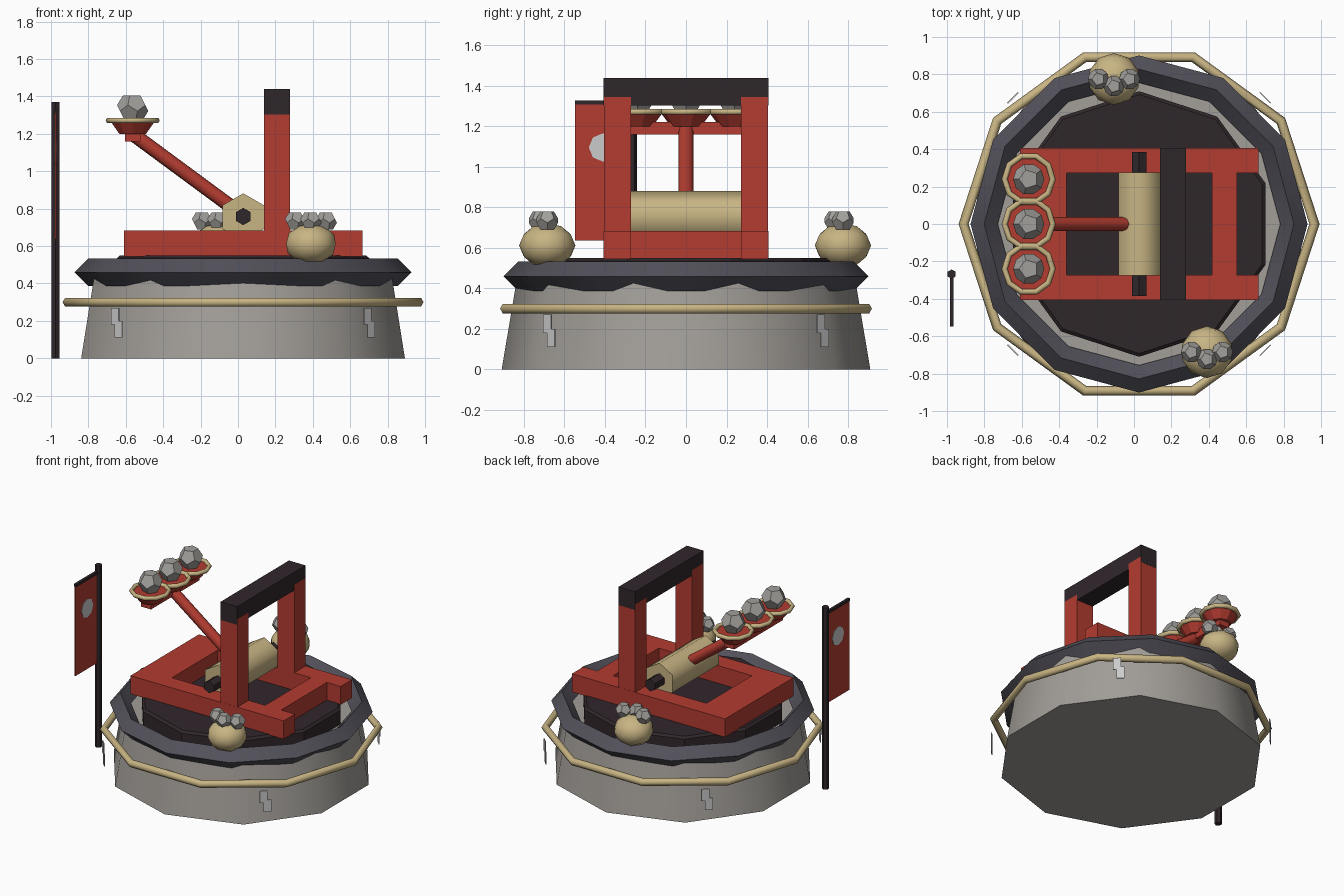
import bpy, bmesh, math
from mathutils import Vector, Matrix

if "Cube" in bpy.data.objects:
    bpy.data.objects.remove(bpy.data.objects["Cube"])

def mat(name, r, g, b):
    m = bpy.data.materials.new(name)
    m.diffuse_color = (r, g, b, 1)
    m.use_nodes = True
    m.node_tree.nodes["Principled BSDF"].inputs["Base Color"].default_value = m.diffuse_color
    return m

RED = mat("red_wood", .45, .045, .03)
GOLD = mat("tan", .58, .46, .23)
DARK = mat("dark", .03, .02, .024)
IRON = mat("iron", .085, .08, .10)
STONE = mat("stone", .36, .34, .315)
ROCK = mat("rock", .36, .35, .33)
PALE = mat("pale", .62, .62, .60)
CX = 0.027

def finish(name, bm, m, smooth=0, loc=(0, 0, 0)):
    # smooth = angle limit in degrees, 0 keeps faces flat
    bm.normal_update()
    for f in bm.faces:
        f.smooth = smooth > 0
    for e in bm.edges:
        e.smooth = len(e.link_faces) != 2 or e.calc_face_angle(0) < math.radians(smooth)
    me = bpy.data.meshes.new(name)
    bm.to_mesh(me)
    bm.free()
    me.materials.append(m)
    ob = bpy.data.objects.new(name, me)
    ob.location = loc
    bpy.context.collection.objects.link(ob)
    return ob

def box(name, x, y, z, m):
    bm = bmesh.new()
    bmesh.ops.create_cube(bm, size=1)
    bmesh.ops.scale(bm, vec=(x[1] - x[0], y[1] - y[0], z[1] - z[0]), verts=bm.verts)
    return finish(name, bm, m, 0, (sum(x) / 2, sum(y) / 2, sum(z) / 2))

def rod(name, a, b, r1, r2, n, m, smooth=0, caps=True):
    # n-sided cone or cylinder from point a to point b
    a, b = Vector(a), Vector(b)
    d = b - a
    bm = bmesh.new()
    bmesh.ops.create_cone(bm, cap_ends=caps, segments=n, radius1=r1, radius2=r2, depth=d.length)
    if abs(d.x) + abs(d.y) > 1e-5:
        bmesh.ops.transform(bm, matrix=Vector((0, 0, 1)).rotation_difference(d).to_matrix().to_4x4(), verts=bm.verts)
    return finish(name, bm, m, smooth, (a + b) / 2)

def ring(name, loc, major, minor, n, k, m, smooth):
    bm = bmesh.new()
    loops = [[bm.verts.new(((major + minor * math.cos(v)) * math.cos(u),
                            (major + minor * math.cos(v)) * math.sin(u), minor * math.sin(v)))
              for v in (j * math.tau / k for j in range(k))]
             for u in (i * math.tau / n for i in range(n))]
    for i in range(n):
        p, q = loops[i], loops[(i + 1) % n]
        for j in range(k):
            bm.faces.new((p[j], q[j], q[(j + 1) % k], p[(j + 1) % k]))
    return finish(name, bm, m, smooth, loc)

def rock(name, loc, r):
    # dodecahedron as the dual of an icosahedron
    ico = bmesh.new()
    bmesh.ops.create_icosphere(ico, subdivisions=1, radius=1)
    pts = [f.calc_center_median().normalized() * r for f in ico.faces]
    ico.free()
    bm = bmesh.new()
    for p in pts:
        bm.verts.new(p)
    bmesh.ops.convex_hull(bm, input=bm.verts)
    bmesh.ops.dissolve_limit(bm, angle_limit=0.05, verts=bm.verts, edges=bm.edges)
    return finish(name, bm, ROCK, 0, loc)

# Round stone base with rim, hoop and turntable
rod("base_drum", (CX, 0, 0), (CX, 0, .43), .91, .838, 10, STONE, 40)
ring("rim", (CX, 0, .46), .828, .073, 12, 4, IRON, 40)
ring("hoop", (CX, 0, .30), .938, .027, 10, 6, GOLD, 65)
rod("turntable", (CX, 0, .42), (CX, 0, .535), .71, .71, 10, DARK)
rod("turntable_edge", (CX, 0, .535), (CX, 0, .55), .71, .692, 10, DARK)

# Stepped pale plates around the base
steps = [(-.04, .27), (.015, .27), (.015, .20), (.04, .20), (.04, .11), (-.015, .11), (-.015, .18), (-.04, .18)]
for i in range(4):
    bm = bmesh.new()
    f = bm.faces.new([bm.verts.new((t, -.957, z)) for t, z in steps])
    ex = bmesh.ops.extrude_face_region(bm, geom=[f])["geom"]
    bmesh.ops.translate(bm, vec=(0, .006, 0), verts=[v for v in ex if isinstance(v, bmesh.types.BMVert)])
    bmesh.ops.recalc_face_normals(bm, faces=bm.faces)
    bmesh.ops.rotate(bm, cent=(0, 0, 0), matrix=Matrix.Rotation(math.radians(45 + 90 * i), 3, 'Z'), verts=bm.verts)
    finish("base_plate", bm, PALE, 0, (CX, 0, 0))

# Timber frame
for s in (-1, 1):
    box("side_rail", (-.61, .665), sorted((s * .272, s * .407)), (.545, .683), RED)
    box("post", (.139, .279), sorted((s * .272, s * .406)), (.683, 1.346), RED)
box("throw_end_beam", (-.61, -.36), (-.272, .272), (.545, .683), RED)
box("rear_beam", (.417, .55), (-.272, .272), (.545, .683), RED)
box("top_beam", (.14, .278), (-.407, .407), (1.303, 1.44), DARK)

# Winding drum, axle and throwing arm
rod("winding_drum", (.028, .275, .755), (.028, -.275, .755), .127, .127, 6, GOLD, 65)
rod("axle", (.028, .385, .758), (.028, -.385, .758), .046, .046, 6, DARK)
rod("throwing_arm", (0, 0, .784), (-.56, 0, 1.197), .038, .038, 8, RED, 50)
box("cup_bar", (-.605, -.522), (-.29, .29), (1.16, 1.222), RED)

# Three cups with rims and loaded rocks
for y in (-.24, 0, .24):
    rod("cup", (-.563, y, 1.2), (-.563, y, 1.272), .075, .128, 10, RED)
    ring("cup_rim", (-.563, y, 1.272), .129, .016, 10, 6, GOLD, 65)
    rock("cup_rock", (-.563, y, 1.338), .085)

# Sacks of spare rocks on the rim
for x, y in ((.39, -.685), (-.107, .775)):
    bm = bmesh.new()
    bmesh.ops.create_icosphere(bm, subdivisions=2, radius=.139)
    bmesh.ops.scale(bm, vec=(1, 1, .8), verts=bm.verts)
    finish("sack", bm, GOLD, 50, (x, y, .612))
    for dx, dy in ((-.083, 0), (0, -.038), (.083, 0)):
        rock("spare_rock", (x + dx, y + dy, .735), .057)

# Banner on a pole
PX = -.975
rod("banner_pole", (PX, -.268, 0), (PX, -.268, 1.37), .025, .025, 6, DARK)
box("banner_bar", (PX - .01, PX + .01), (-.548, -.268), (1.308, 1.328), DARK)
box("banner_cloth", (PX - .004, PX + .004), (-.548, -.272), (.637, 1.31), RED)
rod("banner_disc", (PX - .007, -.41, 1.096), (PX + .007, -.41, 1.096), .07, .07, 8, PALE)
